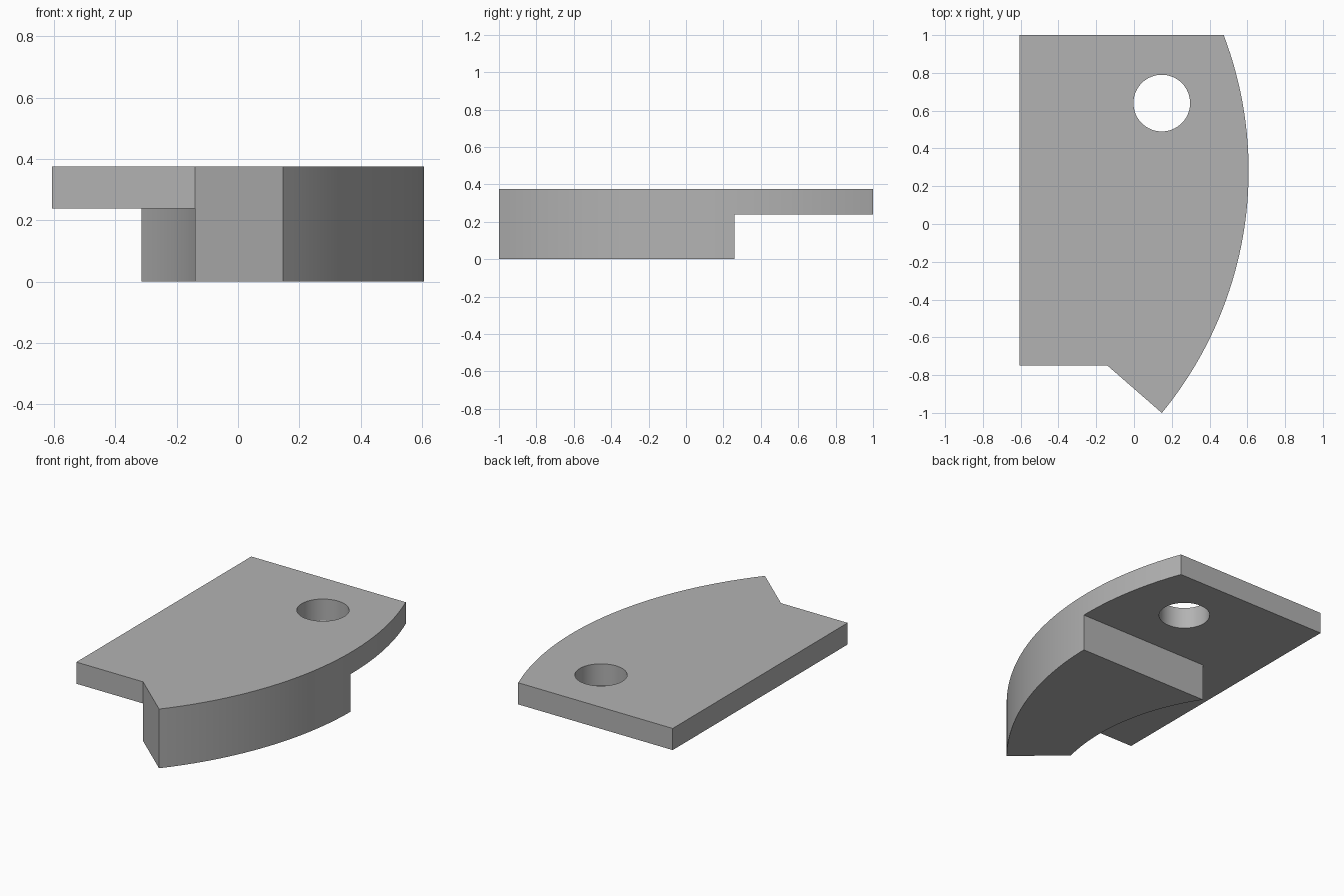
import bpy, bmesh
from math import atan2, cos, sin, hypot, pi, radians

cube = bpy.data.objects.get("Cube")
if cube:
    bpy.data.objects.remove(cube, do_unlink=True)

TOP, PLATE_BOTTOM, STEP_Y = 0.375, 0.238, 0.26

grey = bpy.data.materials.new("plain grey")
grey.use_nodes = True
colour = (0.45, 0.45, 0.45, 1)
grey.diffuse_color = colour
grey.node_tree.nodes["Principled BSDF"].inputs["Base Color"].default_value = colour


def arc(centre, radius, start, end, steps):
    """Points along a circular arc, both ends included."""
    angles = [start + (end - start) * i / steps for i in range(steps + 1)]
    return [(centre[0] + radius * cos(a), centre[1] + radius * sin(a)) for a in angles]


def prism(name, outline, z0, z1):
    """Upright prism over an outline."""
    bm = bmesh.new()
    base = bm.faces.new([bm.verts.new((x, y, z0)) for x, y in outline])
    grown = bmesh.ops.extrude_face_region(bm, geom=[base])["geom"]
    bmesh.ops.translate(bm, vec=(0, 0, z1 - z0),
                        verts=[v for v in grown if isinstance(v, bmesh.types.BMVert)])
    bmesh.ops.recalc_face_normals(bm, faces=bm.faces)
    mesh = bpy.data.meshes.new(name)
    bm.to_mesh(mesh)
    bm.free()
    mesh.materials.append(grey)
    obj = bpy.data.objects.new(name, mesh)
    bpy.context.collection.objects.link(obj)
    return obj


def cut(target, cutter):
    """Subtract the cutter, then discard it."""
    cutter.hide_render = True
    mod = target.modifiers.new(cutter.name, "BOOLEAN")
    mod.operation, mod.solver, mod.object = "DIFFERENCE", "EXACT", cutter
    bpy.context.view_layer.objects.active = target
    bpy.ops.object.modifier_apply(modifier=mod.name)
    bpy.data.objects.remove(cutter, do_unlink=True)


# Full-height plate with a bowed side and a pointed front corner
bow, bow_radius = (-1.411, 0.282), 2.018
tip, back = (0.147, -1), (0.475, 1)
bow_ends = [atan2(p[1] - bow[1], p[0] - bow[0]) for p in (tip, back)]
notch = (-0.14, -0.75)
outline = arc(bow, bow_radius, *bow_ends, 40) + [(-0.607, 1), (-0.607, notch[1]), notch]
plate = prism("stepped_plate", outline, 0, TOP)

# Relief under the plate, leaving a curved block below
hollow = (-1.41, -0.45)
hollow_radius = hypot(notch[0] - hollow[0], notch[1] - hollow[1])
start = atan2(notch[1] - hollow[1], notch[0] - hollow[0])
end = atan2(STEP_Y - hollow[1], (hollow_radius**2 - (STEP_Y - hollow[1])**2) ** 0.5)
relief = arc(hollow, hollow_radius, start, end, 24)
relief += [(1, STEP_Y), (1, 1.2), (-1, 1.2), (-1, -0.9), (notch[0], -0.9)]
cut(plate, prism("underside_relief", relief, -0.2, PLATE_BOTTOM))

# Round through hole
cut(plate, prism("round_hole", arc((0.147, 0.64), 0.15, 0, 2 * pi, 64)[:-1], -0.1, 0.6))

plate.select_set(True)
bpy.context.view_layer.objects.active = plate
bpy.ops.object.shade_smooth_by_angle(angle=radians(25))
